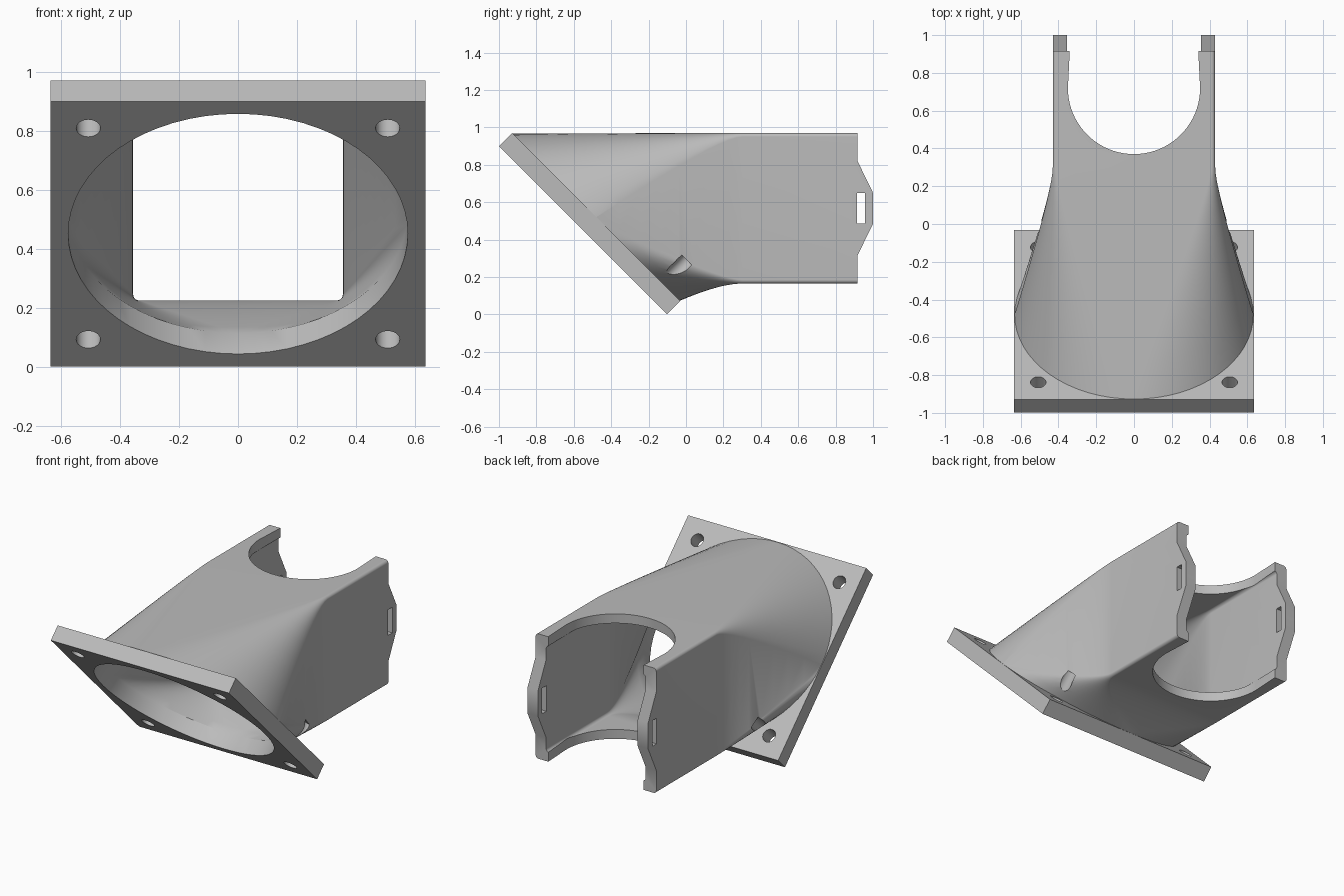
import bpy, bmesh
from math import cos, sin, pi, radians
from mathutils import Vector, Matrix

if "Cube" in bpy.data.objects:
    bpy.data.objects.remove(bpy.data.objects["Cube"])

grey = bpy.data.materials.new("mid grey plastic")
grey.use_nodes = True
grey.diffuse_color = (0.5, 0.5, 0.5, 1)
grey.node_tree.nodes["Principled BSDF"].inputs["Base Color"].default_value = (0.5, 0.5, 0.5, 1)

S = 0.5 ** 0.5
NORMAL = Vector((0, S, S))        # direction through the tilted plate
UP = Vector((0, -S, S))           # direction up along the plate
FRONT = Vector((0, -0.55, 0.45))  # centre of the plate's front face
THICK = 0.099
TILT = Matrix((Vector((1, 0, 0)), UP, NORMAL)).transposed().to_4x4()


def finish(bm, name):
    bmesh.ops.remove_doubles(bm, verts=bm.verts, dist=1e-5)
    bmesh.ops.recalc_face_normals(bm, faces=bm.faces)
    mesh = bpy.data.meshes.new(name)
    bm.to_mesh(mesh)
    bm.free()
    mesh.materials.append(grey)
    obj = bpy.data.objects.new(name, mesh)
    bpy.context.collection.objects.link(obj)
    return obj


def prism(name, points, vec):
    """Extrude a closed outline along a vector."""
    bm = bmesh.new()
    face = bm.faces.new([bm.verts.new(p) for p in points])
    new = bmesh.ops.extrude_face_region(bm, geom=[face])["geom"]
    bmesh.ops.translate(bm, vec=vec, verts=[v for v in new if isinstance(v, bmesh.types.BMVert)])
    return finish(bm, name)


def loft(name, radius, start, half_w, z0, z1, end, corner=0.02, steps=10, seg=16):
    """Tube from a tilted circle to a rounded rectangle, then straight back."""
    angles = [(q, (q + j / seg) * pi / 2) for q in range(4) for j in range(seg + 1)]

    def circle(depth):
        c = FRONT + NORMAL * depth
        return [c + Vector((radius * cos(a), 0, 0)) + UP * radius * sin(a) for q, a in angles]

    def rect(y):
        pts = []
        for q, a in angles:
            x = (half_w - corner) * (1 if q in (0, 3) else -1) + corner * cos(a)
            z = (z1 - corner if q < 2 else z0 + corner) + corner * sin(a)
            pts.append(Vector((x, y, z)))
        return pts

    a_ring, b_ring = circle(THICK), rect(0.3)
    rings = [circle(start)]
    for i in range(steps + 1):
        t = i / steps
        rings.append([a * (1 - t) ** 2 + (b - Vector((0, 0.12, 0))) * 2 * t * (1 - t) + b * t * t
                      for a, b in zip(a_ring, b_ring)])
    rings.append(rect(end))
    bm = bmesh.new()
    rows = [[bm.verts.new(p) for p in ring] for ring in rings]
    n = len(angles)
    for r0, r1 in zip(rows, rows[1:]):
        for i in range(n):
            k = (i + 1) % n
            bm.faces.new((r0[i], r0[k], r1[k], r1[i]))
    bm.faces.new(rows[0])
    bm.faces.new(rows[-1])
    return finish(bm, name)


def combine(body, other, operation):
    mod = body.modifiers.new(operation, 'BOOLEAN')
    mod.operation = operation
    mod.solver = 'EXACT'
    mod.object = other
    other.hide_render = True
    bpy.context.view_layer.objects.active = body
    bpy.ops.object.modifier_apply(modifier=mod.name)
    bpy.data.objects.remove(other)


# Tilted square mounting plate
bm = bmesh.new()
bmesh.ops.create_cube(bm, size=1, matrix=Matrix.Translation(FRONT + NORMAL * THICK / 2) @ TILT
                      @ Matrix.Diagonal((1.27, 1.27, THICK, 1)))
body = finish(bm, "fan_duct")

# Outer shell and hollow interior
combine(body, loft("shell", 0.632, THICK / 2, 0.43, 0.165, 0.97, 1.0), 'UNION')
combine(body, loft("hollow", 0.575, -0.05, 0.355, 0.225, 0.91, 1.2), 'DIFFERENCE')

# Bolt holes, with clearance cut into the shell behind them
for sx in (-1, 1):
    for sv in (-1, 1):
        centre = FRONT + Vector((0.507 * sx, 0, 0)) + UP * 0.506 * sv - NORMAL * 0.05
        ring = [centre + TILT.to_3x3() @ Vector((0.041 * cos(i * pi / 16), 0.041 * sin(i * pi / 16), 0))
                for i in range(32)]
        combine(body, prism("bolt_hole", ring, NORMAL * 0.33), 'DIFFERENCE')

# Rounded cutout through the top and bottom walls
arc = [(0.35 * cos(a), 0.72 + 0.35 * sin(a), -0.5)
       for a in (pi + i * pi / 40 for i in range(41))]
outline = arc + [(0.34, 0.92, -0.5), (0.34, 1.2, -0.5), (-0.34, 1.2, -0.5), (-0.34, 0.92, -0.5)]
combine(body, prism("cutout", outline, Vector((0, 0, 2))), 'DIFFERENCE')

# Trim the rear ends of the side walls into tapered tabs
MID = 0.5675
for s in (-1, 1):
    trim = [(0.917, 0.6), (0.917, 0.2525), (1.0, 0.0825), (1.2, 0.0825), (1.2, 0.6)]
    pts = [(-1, y, MID + s * h) for y, h in trim]
    combine(body, prism("tab_trim", pts, Vector((2, 0, 0))), 'DIFFERENCE')

# Strap slots in the tabs
slot = [(-1, y, MID + h) for y, h in
        ((0.915, -0.0825), (0.957, -0.0825), (0.957, 0.0825), (0.915, 0.0825))]
combine(body, prism("slot", slot, Vector((2, 0, 0))), 'DIFFERENCE')

# Smooth curved walls, keep edges sharp
bpy.ops.object.select_all(action='DESELECT')
body.select_set(True)
bpy.context.view_layer.objects.active = body
bpy.ops.object.shade_smooth_by_angle(angle=radians(30))
